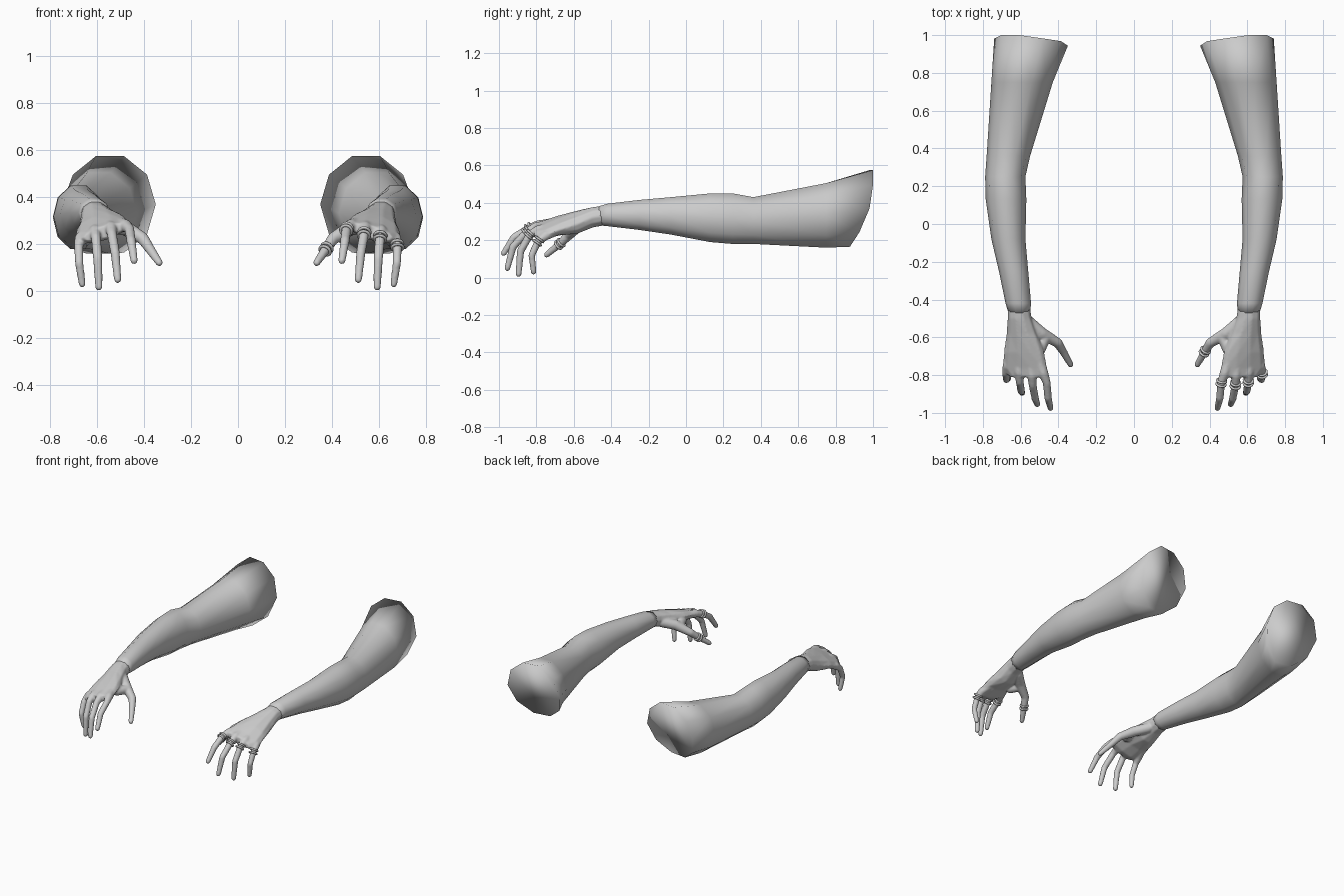
import bpy, bmesh, math
from mathutils import Vector, Matrix

if "Cube" in bpy.data.objects:
    bpy.data.objects.remove(bpy.data.objects["Cube"])

skin = bpy.data.materials.new("plain_grey")
skin.diffuse_color = (0.6, 0.6, 0.6, 1)
skin.use_nodes = True
skin.node_tree.nodes["Principled BSDF"].inputs["Base Color"].default_value = skin.diffuse_color
SIDES = 10


def loft(bm, sections, rim=False):
    """Closed loft along y; section = (y, xmin, xmax, zmin, zmax, tilt)."""
    rows = []
    for k, (y, x0, x1, z0, z1, tilt) in enumerate(sections):
        cx, cz, rx = (x0 + x1) / 2, (z0 + z1) / 2, (x1 - x0) / 2
        rz = (z1 - z0) / 2 / math.sin(math.radians(72))
        row = []
        for i in range(SIDES):
            a = 2 * math.pi * i / SIDES
            x, z = cx + rx * math.cos(a), cz + rz * math.sin(a)
            z += tilt * (x - cx)
            yy = y
            if rim and k == 0:  # slanted upper end
                yy = 1.0 - 1.1 * max(0, 0.5 - z) ** 2 - 0.15 * max(0, 0.6 - x)
            row.append(bm.verts.new((x, yy, z)))
        rows.append(row)
    for a, b in zip(rows, rows[1:]):
        for i in range(SIDES):
            j = (i + 1) % SIDES
            bm.faces.new((a[i], a[j], b[j], b[i]))
    bm.faces.new(rows[0])
    bm.faces.new(rows[-1])


def chain(bm, points):
    """Finger made of balls joined by tapering cones; point = (x, y, z, radius)."""
    for p in points:
        bmesh.ops.create_icosphere(bm, subdivisions=2, radius=p[3],
                                   matrix=Matrix.Translation(p[:3]))
    for p, q in zip(points, points[1:]):
        a, b = Vector(p[:3]), Vector(q[:3])
        turn = (b - a).to_track_quat('Z', 'Y').to_matrix().to_4x4()
        bmesh.ops.create_cone(bm, cap_ends=True, segments=14, radius1=p[3], radius2=q[3],
                              depth=(b - a).length,
                              matrix=Matrix.Translation((a + b) / 2) @ turn)


def make(name, bm):
    bmesh.ops.recalc_face_normals(bm, faces=bm.faces)
    for f in bm.faces:
        f.smooth = True
    me = bpy.data.meshes.new(name)
    bm.to_mesh(me)
    bm.free()
    me.materials.append(skin)
    ob = bpy.data.objects.new(name, me)
    bpy.context.collection.objects.link(ob)
    return ob


def mirror(ob):
    m = ob.modifiers.new("other_side", 'MIRROR')
    m.use_axis[0] = True
    m.use_mirror_merge = False


# Upper arm, elbow and forearm
bm = bmesh.new()
loft(bm, [
    (0.98, 0.35, 0.74, 0.165, 0.575, 0),
    (0.75, 0.43, 0.755, 0.16, 0.505, 0),
    (0.36, 0.55, 0.78, 0.18, 0.43, 0),
    (0.25, 0.575, 0.788, 0.18, 0.45, 0),
    (0.13, 0.57, 0.785, 0.19, 0.45, 0),
    (-0.08, 0.575, 0.755, 0.23, 0.43, 0),
    (-0.25, 0.56, 0.715, 0.255, 0.415, 0),
    (-0.42, 0.545, 0.68, 0.275, 0.395, 0),
    (-0.47, 0.55, 0.665, 0.28, 0.38, 0),
], rim=True)
mirror(make("arm", bm))

# Finger and thumb paths, from inside the palm to the tip
fingers = [
    [(0.53, -0.64, 0.305, .022), (0.48, -0.79, 0.28, .027), (0.462, -0.84, 0.264, .021),
     (0.455, -0.92, 0.215, .020), (0.442, -0.975, 0.13, .016)],
    [(0.56, -0.64, 0.30, .022), (0.54, -0.80, 0.27, .027), (0.537, -0.85, 0.245, .021),
     (0.523, -0.925, 0.165, .020), (0.512, -0.955, 0.05, .016)],
    [(0.60, -0.64, 0.285, .022), (0.608, -0.785, 0.255, .027), (0.605, -0.835, 0.23, .021),
     (0.597, -0.885, 0.14, .020), (0.592, -0.895, 0.018, .016)],
    [(0.63, -0.64, 0.27, .022), (0.67, -0.75, 0.225, .026), (0.678, -0.79, 0.195, .020),
     (0.676, -0.825, 0.12, .018), (0.663, -0.815, 0.03, .015)],
    [(0.56, -0.52, 0.30, .035), (0.49, -0.58, 0.275, .034), (0.405, -0.628, 0.225, .026),
     (0.375, -0.675, 0.18, .021), (0.335, -0.745, 0.122, .016)],
]

# Hand: palm, fingers and the web of the thumb fused together
bm = bmesh.new()
loft(bm, [
    (-0.41, 0.555, 0.67, 0.285, 0.388, 0),
    (-0.50, 0.54, 0.67, 0.268, 0.376, 0),
    (-0.58, 0.51, 0.675, 0.238, 0.355, -0.12),
    (-0.68, 0.475, 0.69, 0.232, 0.325, -0.22),
    (-0.765, 0.458, 0.695, 0.215, 0.293, -0.28),
    (-0.81, 0.475, 0.66, 0.225, 0.28, -0.28),
])
for path in fingers:
    chain(bm, path)
chain(bm, [(0.47, -0.60, 0.265, .03), (0.50, -0.67, 0.27, .03)])
hand = make("hand", bm)
fuse = hand.modifiers.new("fuse", 'REMESH')
fuse.mode = 'VOXEL'
fuse.voxel_size = 0.006
fuse.use_smooth_shade = True
soft = hand.modifiers.new("soften", 'SMOOTH')
soft.factor = 0.5
soft.iterations = 6
mirror(hand)

# Paired finger rings on one hand only
for n, path in enumerate(fingers):
    a, b, c = (Vector(p[:3]) for p in path[1:4])
    if n == 4:
        a, b, c = b, c, Vector(path[4][:3])
    along = (c - a).normalized()
    for k in (-0.011, 0.011):
        bpy.ops.mesh.primitive_torus_add(
            major_segments=20, minor_segments=8, major_radius=0.024, minor_radius=0.0065,
            location=b + along * k, rotation=along.to_track_quat('Z', 'Y').to_euler())
        ring = bpy.context.object
        ring.name = "finger_ring"
        ring.data.materials.append(skin)
        bpy.ops.object.shade_smooth()
